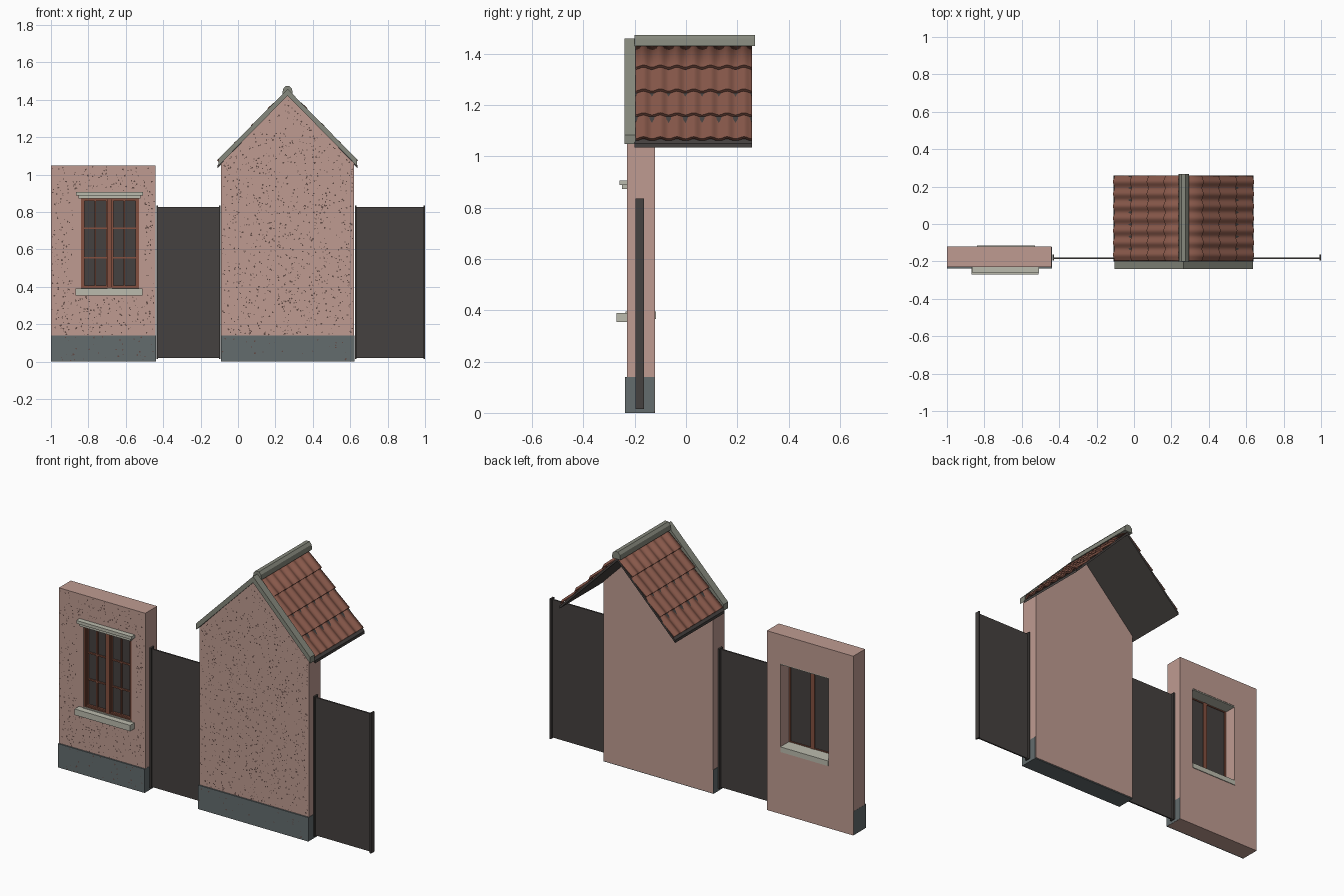
import bpy, bmesh, math, random

random.seed(7)
cube = bpy.data.objects.get("Cube")
if cube:
    bpy.data.objects.remove(cube, do_unlink=True)


def material(name, r, g, b):
    m = bpy.data.materials.new(name)
    m.use_nodes = True
    m.diffuse_color = (r, g, b, 1)
    m.node_tree.nodes["Principled BSDF"].inputs["Base Color"].default_value = (r, g, b, 1)
    return m


PINK = material("pink stucco", .52, .33, .285)
SPECK = material("stucco speck", .12, .07, .06)
SLATE = material("blue grey plinth", .125, .15, .155)
TRIM = material("grey trim", .24, .25, .205)
STONE = material("pale stone", .5, .5, .42)
WOOD = material("brown wood", .23, .08, .05)
TILE = material("red clay tile", .25, .1, .07)
DARK = material("dark panel", .06, .053, .05)


def finish(name, bm, mat, recalc=True):
    if recalc:
        bmesh.ops.recalc_face_normals(bm, faces=bm.faces)
    mesh = bpy.data.meshes.new(name)
    bm.to_mesh(mesh)
    bm.free()
    mesh.materials.append(mat)
    ob = bpy.data.objects.new(name, mesh)
    bpy.context.collection.objects.link(ob)
    return ob


def extrude_back(bm, depth):
    out = bmesh.ops.extrude_face_region(bm, geom=bm.faces[:], use_keep_orig=True)
    verts = [e for e in out["geom"] if isinstance(e, bmesh.types.BMVert)]
    bmesh.ops.translate(bm, verts=verts, vec=(0, depth, 0))


def prism(name, pts, y0, y1, mat):
    """Extrude an x-z outline from y0 to y1."""
    bm = bmesh.new()
    bm.faces.new([bm.verts.new((x, y0, z)) for x, z in pts])
    extrude_back(bm, y1 - y0)
    return finish(name, bm, mat)


def rect(x0, x1, z0, z1):
    return [(x0, z0), (x1, z0), (x1, z1), (x0, z1)]


def box(name, x0, x1, y0, y1, z0, z1, mat):
    return prism(name, rect(x0, x1, z0, z1), y0, y1, mat)


def ring(name, outer, inner, y0, y1, mat):
    """Rectangular wall or frame with a rectangular opening."""
    bm = bmesh.new()
    a, b = [[bm.verts.new((x, y0, z)) for x, z in rect(*r)] for r in (outer, inner)]
    for i in range(4):
        j = (i + 1) % 4
        bm.faces.new((a[i], a[j], b[j], b[i]))
    extrude_back(bm, y1 - y0)
    return finish(name, bm, mat)


def specks(name, area, y, density, allowed):
    """Scatter tiny irregular flat plates over a front face."""
    x0, x1, z0, z1 = area
    bm = bmesh.new()
    for _ in range(int(density * (x1 - x0) * (z1 - z0))):
        x, z = random.uniform(x0, x1), random.uniform(z0, z1)
        if not allowed(x, z):
            continue
        size = random.uniform(.002, .0058)
        vs = []
        for k in range(5):
            a, r = math.tau * k / 5, size * random.uniform(.6, 1.2)
            vs.append(bm.verts.new((x + r * math.cos(a), y - .001, z + r * math.sin(a))))
        bm.faces.new(vs)
    return finish(name, bm, SPECK, recalc=False)


FRONT, BACK, PLINTH_FRONT, PLINTH_TOP = -.23, -.12, -.238, .14

# Garden wall with window opening
WIN = (-.84, -.53, .385, .88)
ring("window_wall", (-1, -.44, 0, 1.05), WIN, FRONT, BACK, PINK)
box("window_wall_plinth", -1.001, -.439, PLINTH_FRONT, BACK - .002, .001, PLINTH_TOP, SLATE)
specks("window_wall_specks", (-.994, -.446, .145, 1.044), FRONT, 1500,
       lambda x, z: not (-.88 < x < -.5 and .35 < z < .915))
specks("window_wall_plinth_specks", (-.994, -.446, .006, .134), PLINTH_FRONT, 500,
       lambda x, z: True)

# Window
MID = (WIN[0] + WIN[1]) / 2
ring("window_frame", WIN, (-.829, -.541, .4, .868), -.226, -.195, WOOD)
box("window_mullion", MID - .012, MID + .012, -.23, -.192, .39, .875, WOOD)
box("window_panes", -.835, -.535, -.208, -.2, .39, .875, DARK)
for side, x0, x1 in (("right", -.829, MID - .012), ("left", MID + .012, -.541)):
    ring(side + "_sash", (x0, x1, .4, .868), (x0 + .008, x1 - .008, .408, .86),
         -.22, -.205, WOOD)
    xm = (x0 + x1) / 2
    box(side + "_upright_bar", xm - .004, xm + .004, -.217, -.205, .405, .865, WOOD)
    for k in (1, 2):
        z = .4 + .468 * k / 3
        box(f"{side}_cross_bar_{k}", x0 + .004, x1 - .004, -.216, -.205, z - .004, z + .004, WOOD)

# Stone sill and lintel
box("sill_front", -.87, -.51, -.27, FRONT + .005, .355, .39, STONE)
box("sill_inner", WIN[0], WIN[1], -.235, BACK + .004, .365, .395, STONE)
box("lintel_lower", -.852, -.522, -.25, FRONT + .005, .872, .89, STONE)
box("lintel_upper", -.866, -.508, -.26, FRONT + .005, .888, .906, STONE)
box("lintel_inner", WIN[0], WIN[1], -.235, BACK - .002, .874, .884, STONE)

# Gabled house wall
CX, HALF = .265, .355
prism("gable_wall", [(CX - HALF, .005), (CX + HALF, .005), (CX + HALF, 1.06),
                     (CX, 1.425), (CX - HALF, 1.06)], FRONT, BACK, PINK)
box("gable_plinth", CX - HALF - .002, CX + HALF + .002, PLINTH_FRONT, BACK + .002 - .005,
    0, PLINTH_TOP, SLATE)
specks("gable_specks", (CX - HALF + .006, CX + HALF - .006, .145, 1.41), FRONT, 1500,
       lambda x, z: z < 1.405 - abs(x - CX) * 1.02)
specks("gable_plinth_specks", (CX - HALF + .006, CX + HALF - .006, .006, .134),
       PLINTH_FRONT, 250, lambda x, z: True)


def chevron(name, half, top, eave, thick, y0, y1, mat):
    pts = [(CX - half, eave), (CX, top), (CX + half, eave),
           (CX + half, eave - thick), (CX, top - thick), (CX - half, eave - thick)]
    return prism(name, pts, y0, y1, mat)


# Roof deck, front verge trim and ridge cap
chevron("roof_deck", .375, 1.43, 1.05, .016, -.2, .258, DARK)
chevron("verge_trim", .37, 1.458, 1.083, .036, -.24, -.197, TRIM)
half_cap = [(.028, 1.43), (.024, 1.458), (.011, 1.473)]
cap = [(CX + x, z) for x, z in half_cap] + [(CX - x, z) for x, z in reversed(half_cap)]
prism("ridge_cap", cap, -.2, .268, TRIM)


# Wavy pantile slopes with stepped courses
def tile_slope(name, side):
    courses, waves, seg = 4, 7, 8
    steps = []
    for k in range(courses):
        steps += [(k / courses, 0), ((k + 1) / courses, .013)]
    steps.append((1, 0))
    bm = bmesh.new()
    rows = []
    for t, lift in steps:
        row = []
        for i in range(waves * seg + 1):
            h = lift + .006 * (1 - math.cos(math.tau * i / seg))
            row.append(bm.verts.new((CX + side * (.36 * t + .7 * h),
                                     -.198 + .456 * i / (waves * seg),
                                     1.431 - .372 * t + .7 * h)))
        rows.append(row)
    for a, b in zip(rows, rows[1:]):
        for i in range(len(a) - 1):
            quad = (a[i], b[i], b[i + 1], a[i + 1])
            bm.faces.new(quad if side > 0 else quad[::-1])
    ob = finish(name, bm, TILE, recalc=False)
    bpy.ops.object.select_all(action='DESELECT')
    ob.select_set(True)
    bpy.context.view_layer.objects.active = ob
    bpy.ops.object.shade_smooth_by_angle(angle=math.radians(35))
    solid = ob.modifiers.new("thickness", 'SOLIDIFY')
    solid.thickness, solid.offset = .006, -1


tile_slope("left_roof_tiles", 1)
tile_slope("right_roof_tiles", -1)

# Gates: thin panel between two posts
for side, x0, x1 in (("right", -.437, -.093), ("left", .625, 1)):
    box(side + "_gate_panel", x0 + .004, x1 - .004, -.187, -.178, .02, .828, DARK)
    for end, px in (("inner", x0), ("outer", x1 - .009)):
        box(f"{side}_gate_{end}_post", px, px + .009, -.196, -.164, .015, .835, DARK)
